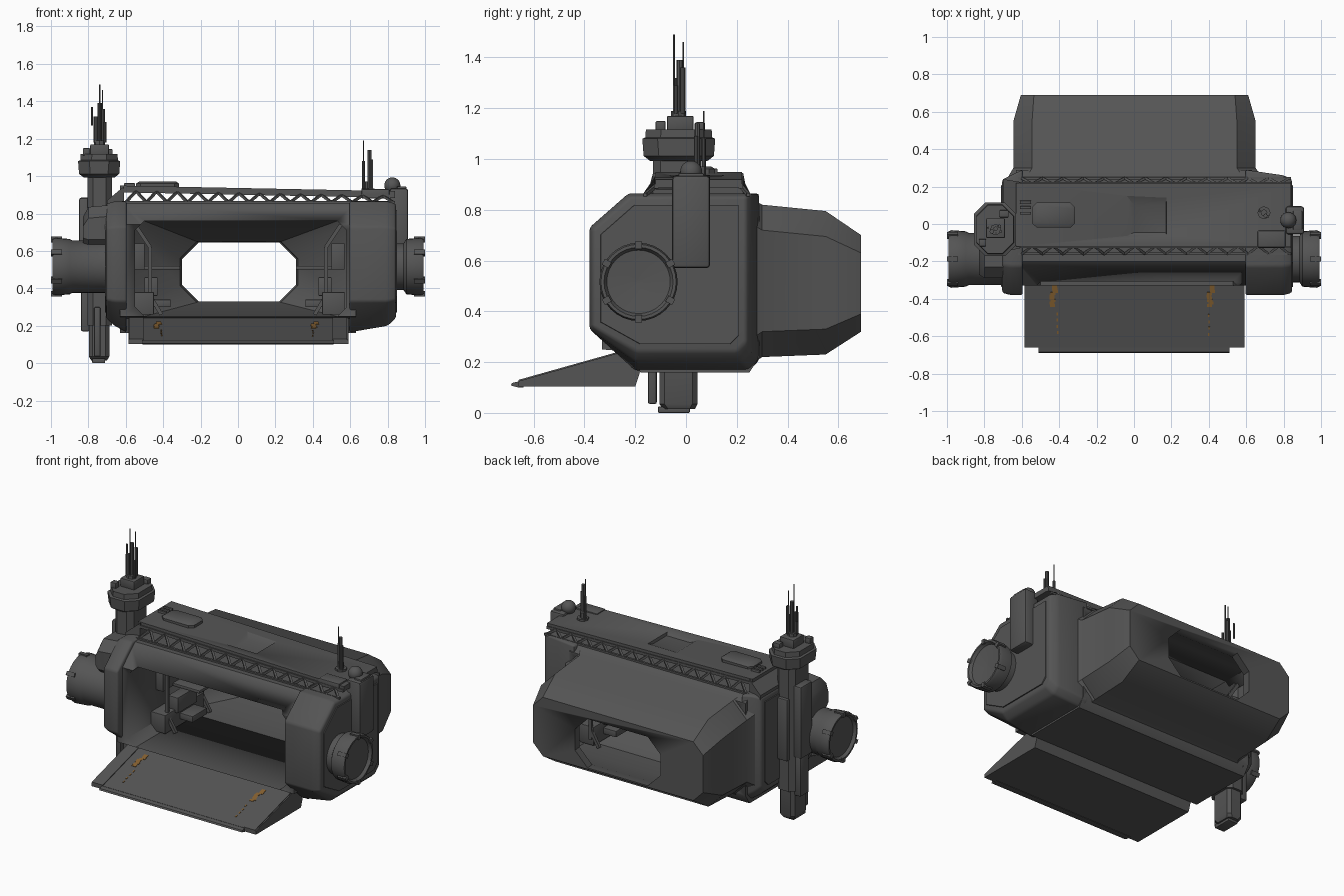
import bpy, bmesh, math, random
from mathutils import Vector, Matrix

if "Cube" in bpy.data.objects:
    bpy.data.objects.remove(bpy.data.objects["Cube"], do_unlink=True)


def material(name, rgb):
    mat = bpy.data.materials.new(name)
    mat.use_nodes = True
    mat.diffuse_color = (*rgb, 1)
    mat.node_tree.nodes["Principled BSDF"].inputs["Base Color"].default_value = (*rgb, 1)
    return mat


HULL = material("dark_hull_grey", (0.09, 0.09, 0.09))
PAINT = material("worn_orange", (0.24, 0.12, 0.03))


def finish(name, bm, mat=HULL, bevel=0, smooth_angle=35):
    """Turn a bmesh into an object, smooth except at sharp edges."""
    if bevel:
        bmesh.ops.bevel(bm, geom=bm.edges[:], offset=bevel, segments=2,
                        profile=0.5, affect='EDGES', clamp_overlap=True)
    bmesh.ops.recalc_face_normals(bm, faces=bm.faces[:])
    for face in bm.faces:
        face.smooth = True
    for edge in bm.edges:
        edge.smooth = edge.calc_face_angle(math.pi) < math.radians(smooth_angle)
    mesh = bpy.data.meshes.new(name)
    bm.to_mesh(mesh)
    bm.free()
    mesh.materials.append(mat)
    obj = bpy.data.objects.new(name, mesh)
    bpy.context.scene.collection.objects.link(obj)
    return obj


def place(axis, t, u, v):
    return {"x": (t, u, v), "y": (u, t, v), "z": (u, v, t)}[axis]


def add_loft(bm, axis, sections):
    """Skin outlines of equal point count placed along an axis, with end caps."""
    rings = [[bm.verts.new(place(axis, t, u, v)) for u, v in pts] for t, pts in sections]
    for a, b in zip(rings, rings[1:]):
        for i in range(len(a)):
            j = (i + 1) % len(a)
            bm.faces.new((a[i], a[j], b[j], b[i]))
    bm.faces.new(rings[0])
    bm.faces.new(rings[-1])


def loft(name, axis, sections, **options):
    bm = bmesh.new()
    add_loft(bm, axis, sections)
    return finish(name, bm, **options)


def octagon(u0, u1, v0, v1, c):
    return [(u0 + c, v0), (u1 - c, v0), (u1, v0 + c), (u1, v1 - c),
            (u1 - c, v1), (u0 + c, v1), (u0, v1 - c), (u0, v0 + c)]


def rect(u0, u1, v0, v1):
    return [(u0, v0), (u1, v0), (u1, v1), (u0, v1)]


def circle(u, v, r, n=32):
    return [(u + r * math.cos(math.tau * i / n), v + r * math.sin(math.tau * i / n))
            for i in range(n)]


def box(name, x0, x1, y0, y1, z0, z1, **options):
    return loft(name, "z", [(z0, rect(x0, x1, y0, y1)), (z1, rect(x0, x1, y0, y1))], **options)


def add_beam(bm, start, end, width):
    start, end = Vector(start), Vector(end)
    way = end - start
    turn = way.to_track_quat('Z', 'Y').to_matrix().to_4x4()
    bmesh.ops.create_cube(bm, size=1, matrix=Matrix.Translation((start + end) / 2) @ turn
                          @ Matrix.Diagonal((width, width, way.length, 1)))


def cut(objects, cutter):
    """Subtract the cutter for good, then throw it away."""
    for obj in objects:
        mod = obj.modifiers.new("cut", 'BOOLEAN')
        mod.operation, mod.solver, mod.object = 'DIFFERENCE', 'EXACT', cutter
        bpy.context.view_layer.update()
        graph = bpy.context.evaluated_depsgraph_get()
        mesh = bpy.data.meshes.new_from_object(obj.evaluated_get(graph))
        obj.modifiers.clear()
        obj.data = mesh
    bpy.data.objects.remove(cutter, do_unlink=True)


# Hull: front cabin, tapering rear, and one cavity running through both
cabin = [(-.33, .25), (-.33, .74), (-.2, .857), (.25, .857), (.29, .82),
         (.29, .22), (.25, .16), (-.18, .16), (-.21, .24)]
front_hull = loft("front_hull", "x", [(-.63, cabin), (.63, cabin)])
rear_hull = loft("rear_hull", "y", [
    (.24, octagon(-.68, .69, .18, .855, .1)), (.3, octagon(-.645, .65, .22, .82, .1)),
    (.55, octagon(-.645, .65, .23, .795, .1)), (.69, octagon(-.605, .61, .32, .7, .07))])
cavity = loft("cavity", "y", [
    (-.5, octagon(-.55, .58, .25, .76, .05)), (.4, octagon(-.55, .58, .25, .76, .05)),
    (.63, octagon(-.31, .32, .325, .65, .09)), (.75, octagon(-.29, .3, .333, .64, .09))])
cut([front_hull, rear_hull], cavity)


# Side pods with a flared rear edge and a raised outer panel
def pod_outline(back, low, scale=1):
    pts = [(-.38, .33), (-.38, .73), (-.226, .865), (back, .865),
           (back, low + .04), (back - .04, low), (-.2, low)]
    return [(-.06 + (y + .06) * scale, .53 + (z - .53) * scale) for y, z in pts]


for side, name, mid, outer in ((-1, "right_pod", .66, .705), (1, "left_pod", .8, .845)):
    loft(name, "x", [(side * .595, pod_outline(.29, .165)), (side * mid, pod_outline(.26, .2)),
                     (side * outer, pod_outline(.25, .23, .96))], bevel=.012, smooth_angle=50)
    loft(name + "_panel", "x", [(side * (outer - .01), pod_outline(.25, .23, .87)),
                                (side * (outer + .006), pod_outline(.25, .23, .86))])

# Side drums with dished ends and rim bolts
for side, name, inner, neck in ((-1, "right_drum", .68, .14), (1, "left_drum", .8, .125)):
    steps = [(inner, neck), (.885, neck), (.9, .148), (.975, .154), (.993, .148),
             (.993, .136), (.975, .125), (.965, .01)]
    loft(name, "x", [(side * x, circle(-.187, .516, r)) for x, r in steps])
    bolts = bmesh.new()
    for k in range(6):
        angle = math.radians(30 + 60 * k)
        turn = Matrix.Translation((side * .97, -.187, .516)) @ Matrix.Rotation(angle, 4, 'X')
        bmesh.ops.create_cube(bolts, size=1, matrix=turn @ Matrix.Translation((0, .145, 0))
                              @ Matrix.Diagonal((.058, .03, .026, 1)))
    finish(name + "_bolts", bolts)


# Raised roof, gently sloping, standing on open trusses
def roof_z(x):
    return .917 - .02 * (x + .62)


roof = loft("roof_slab", "x", [(x, rect(-.12, .22, roof_z(x), roof_z(x) + .032))
                               for x in (-.63, .84)])
cut([roof], loft("pocket", "z", [(.916, rect(0, .17, -.045, .1)),
                                 (.95, rect(-.06, .18, -.075, .18))]))
loft("roof_end", "x", [(-.7, rect(-.15, .24, .84, .87)), (-.61, rect(-.13, .225, .84, .945))])
for name, low_y, high_y in (("front_truss", -.16, -.118), ("rear_truss", .245, .215)):
    truss = bmesh.new()
    low = lambda x: (x, low_y, .86)
    high = lambda x: (x, high_y, roof_z(x) + .005)
    add_beam(truss, low(-.62), low(.84), .014)
    add_beam(truss, high(-.62), high(.84), .018)
    count = 13
    for k in range(count):
        x, step = -.6 + k * .11, .055
        add_beam(truss, low(x), high(x + step), .013)
        add_beam(truss, high(x + step), low(x + 2 * step), .013)
    finish(name, truss)

# Roof fittings
loft("roof_hatch", "z", [(.92, octagon(-.545, -.315, -.02, .115, .025)),
                         (.96, octagon(-.545, -.315, -.02, .115, .025)),
                         (.97, octagon(-.53, -.33, -.005, .1, .02))])
for k in range(3):
    box("hatch_hinge", -.61, -.55, .05 + .03 * k, .065 + .03 * k, .93, .962, bevel=.003)
box("roof_locker", .66, .81, -.125, -.035, .88, .93, bevel=.008)
box("sensor_housing", .81, .91, -.055, .095, .57, .935, bevel=.015)
box("sensor_cap", .85, .9, -.03, .07, .92, .945, bevel=.005)
dome = bmesh.new()
bmesh.ops.create_uvsphere(dome, u_segments=24, v_segments=14, radius=.043,
                          matrix=Matrix.Translation((.825, .02, .95)))
finish("sensor_dome", dome)

# Mast beside the right pod
loft("mast_column", "z", [(z, octagon(-.805, -.675, -.13, .06, .03)) for z in (.2, 1.0)])
loft("mast_foot", "z", [(.015, octagon(-.785, -.7, -.09, .035, .02)),
                        (.035, octagon(-.797, -.688, -.105, .045, .02)),
                        (.23, octagon(-.797, -.688, -.105, .045, .02))])
box("foot_pad", -.78, -.71, -.11, .015, 0, .025, bevel=.004)
box("foot_pipe", -.77, -.735, -.15, -.115, .035, .3, bevel=.008)
head = lambda m: octagon(-.855 + m, -.63 - m, -.172 + m, .115 - m, .06)
loft("mast_head", "z", [(.993, head(.03)), (1.012, head(.005)), (1.08, head(0)),
                        (1.085, head(.012)), (1.117, head(.014))])
box("mast_upper_plate", -.85, -.79, -.08, .04, .42, .885, bevel=.012)
box("mast_lower_plate", -.84, -.79, -.06, .03, .17, .45, bevel=.01)
box("mast_rear_plate", -.78, -.7, .04, .08, .4, .8, bevel=.01)
loft("drum_collar", "x", [(-.83, octagon(-.27, -.07, .62, .78, .05)),
                          (-.8, octagon(-.29, -.05, .6, .835, .06)),
                          (-.69, octagon(-.29, -.05, .6, .845, .06))])
box("head_box", -.79, -.69, -.075, .03, 1.11, 1.17, bevel=.006)
box("head_side_box", -.83, -.79, -.12, -.08, 1.11, 1.15, bevel=.006)
box("head_small_box", -.72, -.67, .035, .075, 1.11, 1.145, bevel=.006)


# Antenna clusters: each rod is an offset, a radius and a height range
def antennas(name, x, y, rods):
    bm = bmesh.new()
    for dx, dy, r, z0, z1 in rods:
        add_loft(bm, "z", [(z, circle(x + dx, y + dy, r, 8)) for z in (z0, z1)])
    finish(name, bm)


antennas("mast_antennas", -.74, -.03, [
    (0, 0, .03, 1.16, 1.19), (0, .005, .012, 1.18, 1.39), (-.02, -.01, .012, 1.18, 1.32),
    (.02, .018, .01, 1.18, 1.36), (.002, -.018, .004, 1.18, 1.49), (.015, .02, .003, 1.3, 1.46),
    (-.04, .01, .006, 1.27, 1.37), (.028, -.01, .008, 1.18, 1.29)])
antennas("roof_antennas", .695, .06, [
    (0, 0, .035, .9, .935), (0, 0, .018, .92, .97), (.008, -.015, .011, .93, 1.14),
    (-.025, .01, .008, .93, 1.08), (-.025, .01, .003, 1.05, 1.19), (.02, -.02, .008, .93, 1.09)])

# Loading ramp with side strips and a front lip
wedge = [(-.235, .245), (-.66, .125), (-.66, .103), (-.2, .103), (-.18, .165)]
loft("ramp", "x", [(-.585, wedge), (.59, wedge)])
lip = [(-.64, .128), (-.685, .118), (-.69, .108), (-.66, .1), (-.64, .1)]
loft("ramp_lip", "x", [(-.51, lip), (.51, lip)])
strip = [(-.24, .248), (-.66, .13), (-.66, .12), (-.24, .24)]
for side in (-1, 1):
    loft("ramp_strip", "x", [(side * .505, strip), (side * .583, strip)])

# Worn paint patches lying on the ramp slope
random.seed(4)
patches = bmesh.new()
for x, y, spread, count in ((-.43, -.385, .018, 9), (.41, -.385, .018, 9),
                            (-.41, -.53, .003, 4), (.4, -.54, .003, 4)):
    for k in range(count):
        py = y + .1 * (k / (count - 1) - .5)
        px = x + random.uniform(-spread, spread) * .6
        bmesh.ops.create_cube(patches, size=1, matrix=Matrix.Translation(
            (px, py, .2455 + (py + .235) * .282)) @ Matrix.Rotation(.275, 4, 'X')
            @ Matrix.Diagonal((spread * 1.3 + .004, .016, .004, 1)))
finish("ramp_paint", patches, mat=PAINT)

# Cabin interior: consoles, shelves and braces on both walls
for side in (-1, 1):
    def fitting(name, near, far, *rest):
        box(name, *sorted((side * near, side * far)), *rest, bevel=.004)
    fitting("shelf", .31, .56, .05, .25, .5, .52)
    fitting("console", .45, .57, -.1, .3, .26, .38)
    fitting("console_screen", .43, .5, 0, .2, .36, .46)
    fitting("wall_rack", .5, .57, -.05, .3, .5, .64)
    fitting("seat", .36, .46, .05, .2, .3, .34)
    braces = bmesh.new()
    for y in (-.05, .3):
        add_beam(braces, (side * .55, y, .74), (side * .47, y, .62), .02)
        add_beam(braces, (side * .47, y, .62), (side * .47, y, .3), .02)
        add_beam(braces, (side * .47, y, .36), (side * .41, y, .26), .02)
    finish("wall_braces", braces)
